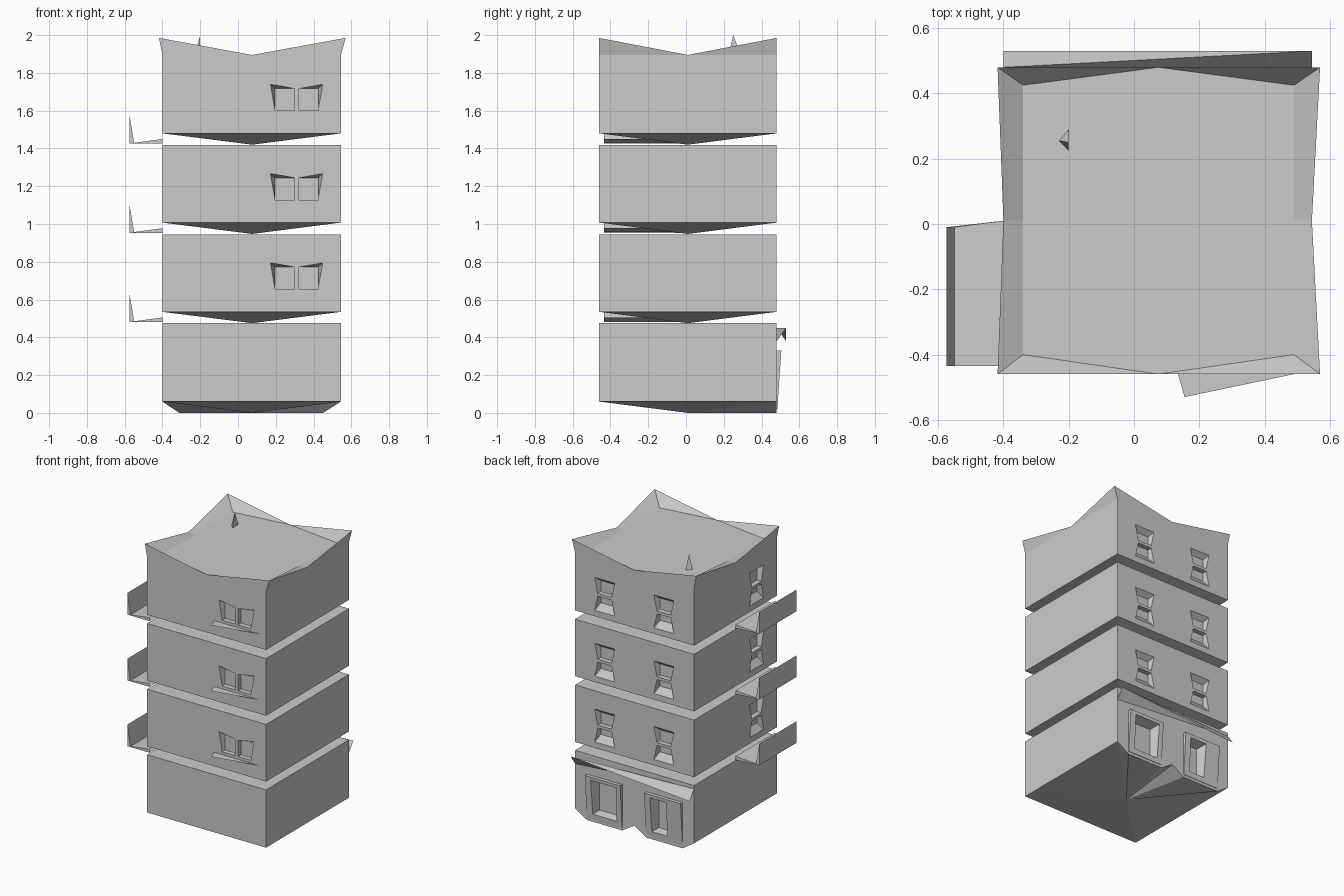
import bpy, bmesh

cube = bpy.data.objects.get("Cube")
if cube:
    bpy.data.objects.remove(cube, do_unlink=True)

grey = bpy.data.materials.new("plain_grey")
grey.use_nodes = True
grey.diffuse_color = (0.6, 0.6, 0.6, 1)
grey.node_tree.nodes["Principled BSDF"].inputs["Base Color"].default_value = (0.6, 0.6, 0.6, 1)

L, R, F, B = -0.4, 0.545, -0.46, 0.48      # wall planes
CX, CY = 0.075, 0.01                       # plan centre
STEP, GAP, HEIGHT = 0.4725, 0.06, 0.41     # storey spacing, gap and wall height


def finish(name, bm, solid=True):
    if solid:
        bmesh.ops.remove_doubles(bm, verts=bm.verts, dist=0.0001)
        bmesh.ops.recalc_face_normals(bm, faces=bm.faces)
    mesh = bpy.data.meshes.new(name)
    bm.to_mesh(mesh)
    bm.free()
    mesh.materials.append(grey)
    obj = bpy.data.objects.new(name, mesh)
    bpy.context.collection.objects.link(obj)
    return obj


def loft(bm, rings, apex=None):
    """Join rings of points; close the end, and the start with a cap or a fan."""
    vs = [[bm.verts.new(p) for p in ring] for ring in rings]
    n = len(vs[0])
    for a, b in zip(vs, vs[1:]):
        for i in range(n):
            j = (i + 1) % n
            bm.faces.new((a[i], a[j], b[j], b[i]))
    bm.faces.new(vs[-1])
    if apex:
        tip = bm.verts.new(apex)
        for i in range(n):
            bm.faces.new((tip, vs[0][(i + 1) % n], vs[0][i]))
    else:
        bm.faces.new(vs[0][::-1])


def ring(l, r, f, b, corner_z, mid_z=None, mids=(L, R, F, B)):
    """Eight points: corners alternating with the middles of the sides."""
    m = corner_z if mid_z is None else mid_z
    ml, mr, mf, mb = mids
    return [(l, f, corner_z), (CX, mf, m), (r, f, corner_z), (mr, CY, m),
            (r, b, corner_z), (CX, mb, m), (l, b, corner_z), (ml, CY, m)]


def sheet(name, points, faces):
    bm = bmesh.new()
    vs = [bm.verts.new(p) for p in points]
    for f in faces:
        bm.faces.new([vs[i] for i in f])
    return finish(name, bm, False)


# Maps from wall coordinates (u, height, depth into the wall) to space
def front(u, z, d): return (u, F + d, z)
def back(u, z, d): return (u, B - d, z)
def side(u, z, d): return (L + d, u, z)


def pocket(bm, wall, rim, pane, depth=0.035, proud=0.002):
    loft(bm, [[wall(u, z, -proud) for u, z in rim],
              [wall(u, z, depth) for u, z in pane]])


def cut(obj, bm):
    cutter = finish("cutter", bm)
    cutter.hide_render = True
    mod = obj.modifiers.new("openings", 'BOOLEAN')
    mod.operation, mod.solver, mod.object = 'DIFFERENCE', 'EXACT', cutter
    bpy.context.view_layer.objects.active = obj
    bpy.ops.object.modifier_apply(modifier=mod.name)
    bpy.data.objects.remove(cutter, do_unlink=True)


def tall_window(bm, wall, c, z):
    """Upper pane under a splayed head, lower pane over a splayed sill."""
    w, n = 0.08, 0.055
    pocket(bm, wall, [(c - w, z + .28), (c + w, z + .28), (c + n, z + .17), (c - n, z + .17)],
           [(c - n, z + .25), (c + n, z + .25), (c + n, z + .17), (c - n, z + .17)])
    pocket(bm, wall, [(c - n, z + .15), (c + n, z + .15), (c + w, z + .04), (c - w, z + .04)],
           [(c - n, z + .15), (c + n, z + .15), (c + n, z + .09), (c - n, z + .09)])


def double_window(bm, c, z):
    """Two mirrored casements on the front wall."""
    for s in (-1, 1):
        a, m, b = c + s * .012, c + s * .115, c + s * .14
        pocket(bm, front, [(b, z + .26), (a, z + .237), (a, z + .12), (m, z + .12)],
               [(m, z + .237), (a, z + .237), (a, z + .12), (m, z + .12)])


# Ground storey with a stepped back plinth
plinth = [(L, F, GAP), (R, F, GAP), (R, B, GAP), (.45, B, 0), (.17, B, 0),
          (CX, B, GAP), (-.02, B, 0), (-.31, B, 0), (L, B, GAP)]
bm = bmesh.new()
loft(bm, [plinth, [(x, y, 0.475) for x, y, z in plinth]], (CX, CY, 0))
ground = finish("ground_storey", bm)


def doors(scale=1):
    bm = bmesh.new()
    for a, b in ((.2, .41), (-.2, -.06)):
        pocket(bm, back, [(a, .31), (b, .31), (b, .05), (a, .05)],
               [(a + .025, .29), (b - .025, .29), (b - .025, .07), (a + .025, .07)], .05, .04)
    return bm


cut(ground, doors())
for name, a, b in (("left_door_surround", .17, .45), ("right_door_surround", -.31, -.02)):
    bm = bmesh.new()
    loft(bm, [[(a, B - .005, .02), (b, B - .005, .02), (b, B + .003, .02), (a, B + .003, .02)],
              [(a, B - .005, .33), (b, B - .005, .33), (b, B + .025, .33), (a, B + .025, .33)]])
    cut(finish(name, bm), doors())

# Twisted awning above the doors
sheet("awning", [(L, B, .45), (L, B + .05, .38), (R, B + .05, .45), (R, B, .38)],
      [(0, 2, 1), (0, 3, 2)])

# Upper storeys
for i in range(3):
    z = 0.535 + STEP * i
    rings = [ring(L, R, F, B, z)]
    if i < 2:
        rings.append(ring(L, R, F, B, z + HEIGHT))
    else:  # roof storey with raised, flared corners
        t = 1.895
        rings += [ring(L, R, F, B, t), ring(-.418, .57, F, B, 1.985, t),
                  ring(-.34, .49, -.4, .425, t, mids=(-.34, .49, F, B))]
    bm = bmesh.new()
    loft(bm, rings, (CX, CY, z - GAP))
    storey = finish("roof_storey" if i == 2 else f"storey_{i + 1}", bm)

    bm = bmesh.new()
    double_window(bm, .31, z)
    for c in (.31, -.16):
        tall_window(bm, back, c, z)
    tall_window(bm, side, -.23, z)
    cut(storey, bm)

    sheet(f"window_sill_{i + 1}", [(.135, F, z + .1), (.155, F - .07, z + .1), (.49, F, z + .1)],
          [(0, 1, 2)])

    # Balcony: floor, leaning parapet and triangular ends
    o, n, s = -.575, -.01, -.435
    sheet(f"balcony_{i + 1}",
          [(o, s, z + .1), (o, n, z + .1), (o, n, z - .055), (o, s, z - .055),
           (-.55, s, z - .05), (-.55, n, z - .05), (L, s, z - .03), (L, .01, z - .03),
           (L, s, z - .055), (L, .01, z - .055)],
          [(0, 1, 2, 3), (0, 4, 5, 1), (4, 6, 7, 5), (0, 3, 6, 4), (1, 5, 7, 2),
           (3, 8, 6), (2, 7, 9), (3, 2, 9, 8)])

# Small roof spike
bm = bmesh.new()
loft(bm, [[(-.2, .29, 1.893), (-.23, .255, 1.893), (-.2, .225, 1.893)]], (-.2, .25, 2.0))
finish("roof_spike", bm)
